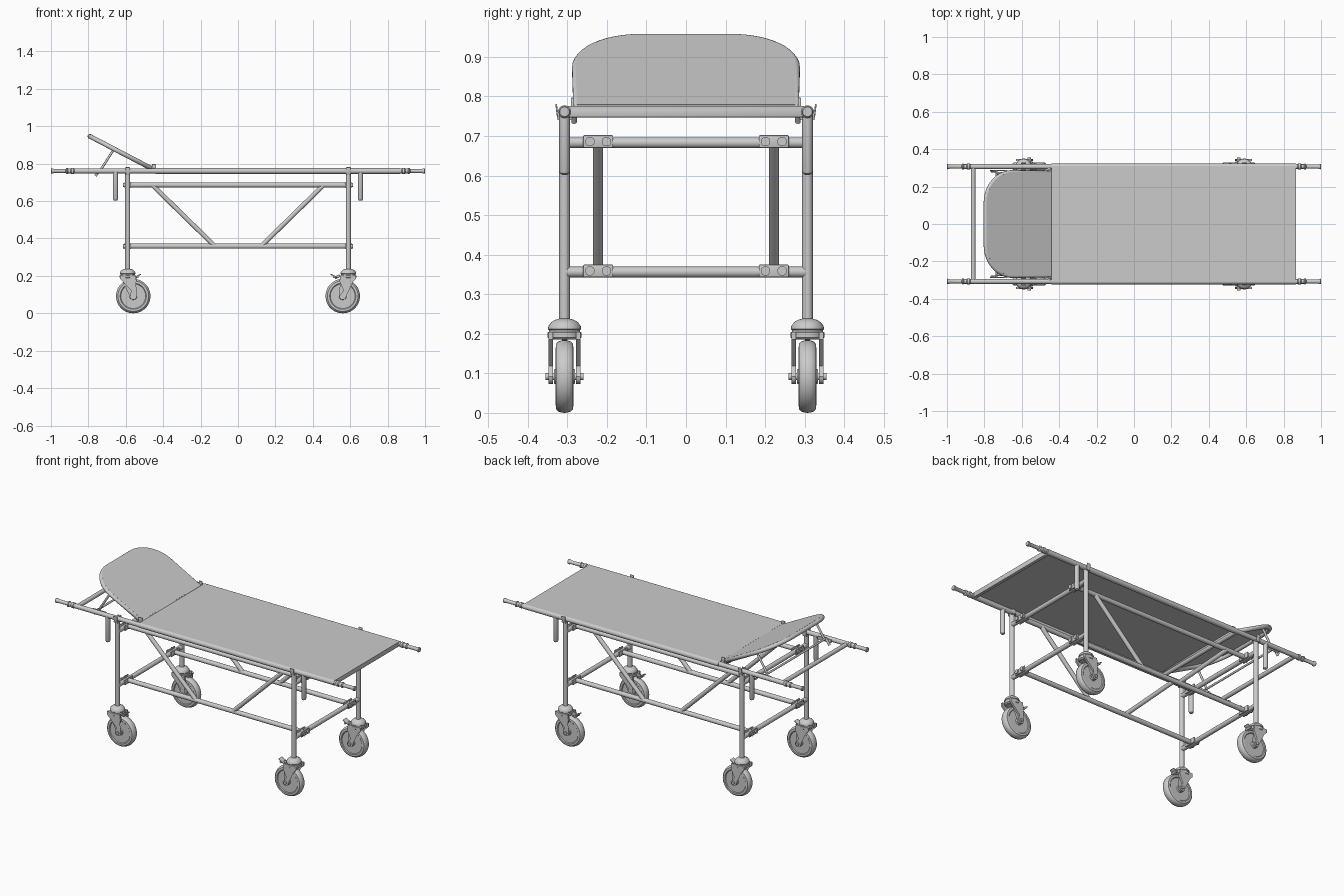
import bpy, bmesh
from math import pi, sin, cos, radians
from mathutils import Vector, Matrix

if "Cube" in bpy.data.objects:
    bpy.data.objects.remove(bpy.data.objects["Cube"])

SIDES = [(sx, sy) for sx in (-1, 1) for sy in (-1, 1)]
Y = 0.307      # rail and leg offset
RZ = 0.761     # rail height
LX = 0.59      # leg offset


def finish(name, bm, angle=35):
    bmesh.ops.recalc_face_normals(bm, faces=bm.faces[:])
    me = bpy.data.meshes.new(name)
    bm.to_mesh(me)
    bm.free()
    ob = bpy.data.objects.new(name, me)
    bpy.context.collection.objects.link(ob)
    bpy.ops.object.select_all(action='DESELECT')
    bpy.context.view_layer.objects.active = ob
    ob.select_set(True)
    bpy.ops.object.shade_smooth_by_angle(angle=radians(angle))
    return ob


def lathe(name, origin, axis, profile, n=24):
    """Revolve (radius, distance) points around an axis."""
    bm = bmesh.new()
    rot = Vector(axis).to_track_quat('Z', 'Y').to_matrix()
    o = Vector(origin)
    rings = []
    for r, t in profile:
        rings.append([bm.verts.new(o + rot @ Vector((r * cos(2 * pi * i / n), r * sin(2 * pi * i / n), t)))
                      for i in range(n)])
    for a, b in zip(rings, rings[1:]):
        for i in range(n):
            bm.faces.new((a[i], a[(i + 1) % n], b[(i + 1) % n], b[i]))
    bm.faces.new(rings[0])
    bm.faces.new(rings[-1])
    return finish(name, bm)


def tube(name, a, b, r, n=20):
    d = Vector(b) - Vector(a)
    return lathe(name, a, d, [(r, 0), (r, d.length)], n)


def box(name, c, size, bevel=0.0, pitch=0.0, roll=0.0):
    bm = bmesh.new()
    m = (Matrix.Translation(c) @ Matrix.Rotation(pitch, 4, 'Y') @ Matrix.Rotation(roll, 4, 'X')
         @ Matrix.Diagonal((*size, 1)))
    bmesh.ops.create_cube(bm, size=1, matrix=m)
    if bevel:
        bmesh.ops.bevel(bm, geom=bm.edges[:], offset=bevel, segments=2, affect='EDGES', profile=0.5)
    return finish(name, bm)


def slab(name, pts, offset):
    """Extrude a closed outline by an offset vector."""
    bm = bmesh.new()
    f = bm.faces.new([bm.verts.new(p) for p in pts])
    ext = bmesh.ops.extrude_face_region(bm, geom=[f])['geom']
    bmesh.ops.translate(bm, vec=offset, verts=[v for v in ext if isinstance(v, bmesh.types.BMVert)])
    return finish(name, bm)


# Side rails with handles
for sy in (-1, 1):
    tube("side_rail", (-0.885, sy * Y, RZ), (0.885, sy * Y, RZ), 0.0135)
    tube("canvas_sleeve", (-0.44, sy * Y, RZ), (0.865, sy * Y, RZ), 0.0155)
    for sx in (-1, 1):
        lathe("handle", (sx * 0.875, sy * Y, RZ), (sx, 0, 0),
              [(0.0135, 0), (0.0165, 0.004), (0.0165, 0.016), (0.0125, 0.02), (0.0125, 0.034), (0.0165, 0.036),
               (0.0165, 0.042), (0.0105, 0.046), (0.0105, 0.108), (0.014, 0.115), (0.0145, 0.122), (0.012, 0.125)])

# Rail cross bars and stretched canvas
for x in (-0.86, -0.455, 0.852):
    tube("rail_cross_bar", (x, -Y, RZ - 0.002), (x, Y, RZ - 0.002), 0.0125)
box("canvas", (0.2125, 0, RZ + 0.012), (1.305, 2 * Y, 0.006))
box("canvas_end_hem", (0.858, 0, RZ), (0.014, 2 * Y - 0.02, 0.028), 0.004)

# Legs, rail cradles and hanging stops
for sx, sy in SIDES:
    x, y = sx * LX, sy * Y
    tube("leg", (x, y, 0.225), (x, y, 0.75), 0.0135)
    box("cradle_base", (x, y, 0.744), (0.026, 0.036, 0.006))
    box("cradle_outer_cheek", (x, y + sy * 0.019, 0.762), (0.024, 0.004, 0.038), 0.0015, 0, -sy * 0.12)
    box("cradle_inner_cheek", (x, y - sy * 0.018, 0.759), (0.024, 0.004, 0.032), 0.0015)
    lathe("hanging_stop", (sx * 0.655, y, RZ), (0, 0, -1),
          [(0.0135, 0), (0.0135, 0.15), (0.011, 0.156), (0.006, 0.159)])

# Lower frame: cross bars, long bars, clamp plates with bolts
for z in (0.683, 0.356):
    for sx in (-1, 1):
        tube("frame_cross_bar", (sx * LX, -Y, z), (sx * LX, Y, z), 0.0135)
        for sy in (-1, 1):
            x, y = sx * LX, sy * 0.222
            box("clamp_plate", (x + sx * 0.014, y, z + 0.003), (0.008, 0.076, 0.032), 0.003)
            box("clamp_block", (x - sx * 0.014, y, z + 0.003), (0.008, 0.076, 0.032), 0.003)
            for dy in (-0.021, 0.021):
                tube("clamp_bolt", (x + sx * 0.012, y + dy, z + 0.003), (x + sx * 0.025, y + dy, z + 0.003), 0.012, 16)
    for sy in (-1, 1):
        tube("long_bar", (-LX, sy * 0.222, z + 0.003), (LX, sy * 0.222, z + 0.003), 0.0135)

# Diagonal braces
for sx, sy in SIDES:
    tube("diagonal_brace", (sx * 0.455, sy * 0.222, 0.683), (sx * 0.125, sy * 0.222, 0.36), 0.0125)

# Casters
for sx, sy in SIDES:
    y, wx, wz = sy * Y, sx * 0.56, 0.092
    lathe("caster_wheel", (wx, y - 0.0225, wz), (0, 1, 0),
          [(0.018, -0.004), (0.02, 0.004), (0.066, 0.004), (0.07, 0), (0.082, 0.001), (0.088, 0.006),
           (0.091, 0.014), (0.092, 0.0225), (0.091, 0.031), (0.088, 0.039), (0.082, 0.044), (0.07, 0.045),
           (0.066, 0.041), (0.02, 0.041), (0.018, 0.049)], 48)
    lathe("caster_cap", (sx * LX, y, 0.185), (0, 0, 1),
          [(0.036, 0), (0.043, 0.006), (0.043, 0.018), (0.039, 0.02), (0.039, 0.024), (0.042, 0.027),
           (0.041, 0.034), (0.034, 0.044), (0.024, 0.05), (0.014, 0.053)], 32)
    # fork cheeks taper down to the axle
    arc = [(wx + sx * 0.019 * cos(a), wz + 0.019 * sin(a)) for a in [-pi * k / 8 for k in range(9)]]
    outline = [(sx * 0.632, 0.205), (sx * 0.548, 0.205), (sx * 0.543, 0.17)]
    pts = outline[1:][::-1] + [outline[0], (sx * 0.632, 0.185)] + arc[::-1]
    for s in (-1, 1):
        slab("caster_fork", [(px, y + s * 0.029, pz) for px, pz in pts], (0, s * 0.011, 0))
    tube("caster_axle", (wx, y - 0.048, wz), (wx, y + 0.048, wz), 0.009, 16)
    # brake pedal
    k = 0.513 if sx > 0 else 0.537
    box("brake_pedal", (sx * k, y, 0.2), (0.04, 0.034, 0.006), 0.002, sx * 0.5)
    box("brake_arm", (sx * (k + 0.018), y, 0.195), (0.03, 0.014, 0.014), 0.003, -sx * 0.5)
    tube("brake_pivot", (sx * k, y - 0.02, 0.194), (sx * k, y + 0.02, 0.194), 0.006, 12)

# Raised backrest: rounded tube frame with a padded panel on top
ang = radians(27.5)
origin = Vector((-0.45, 0, 0.768))
U = Vector((-cos(ang), 0, sin(ang)))
N = Vector((sin(ang), 0, cos(ang)))


def rest_point(u, v, n=0.0):
    return origin + U * u + Vector((0, v, 0)) + N * n


half = [(0, 0.276)]
for i in range(13):
    a = pi / 2 * i / 12
    half.append((0.225 + 0.16 * sin(a), 0.116 + 0.16 * cos(a)))
outline = half + [(u, -v) for u, v in reversed(half)]
cu = bpy.data.curves.new("backrest_frame", 'CURVE')
cu.dimensions = '3D'
cu.bevel_depth = 0.0125
cu.bevel_resolution = 4
sp = cu.splines.new('POLY')
sp.points.add(len(outline) - 1)
for p, (u, v) in zip(sp.points, outline):
    p.co = (*rest_point(u, v), 1)
sp.use_cyclic_u = True
frame = bpy.data.objects.new("backrest_frame", cu)
bpy.context.collection.objects.link(frame)
slab("backrest_panel", [rest_point(u, v, 0.007) for u, v in outline], N * 0.0055)

# Backrest hinges and support struts with notched rests
for sy in (-1, 1):
    y = sy * 0.287
    box("backrest_hinge", (-0.45, y, 0.78), (0.022, 0.008, 0.034), 0.002)
    tube("hinge_pin", (-0.45, sy * 0.27, 0.776), (-0.45, Y * sy, 0.765), 0.006, 12)
    tube("support_strut", rest_point(0.24, sy * 0.272), (-0.735, sy * 0.272, 0.765), 0.0065, 12)
    box("strut_rest", (-0.725, y, 0.758), (0.09, 0.006, 0.02), 0.002)
    tube("strut_catch", (-0.735, sy * 0.283, 0.77), (-0.762, sy * 0.283, 0.735), 0.007, 12)
tube("support_cross_bar", (-0.735, -0.285, 0.768), (-0.735, 0.285, 0.768), 0.006, 12)
